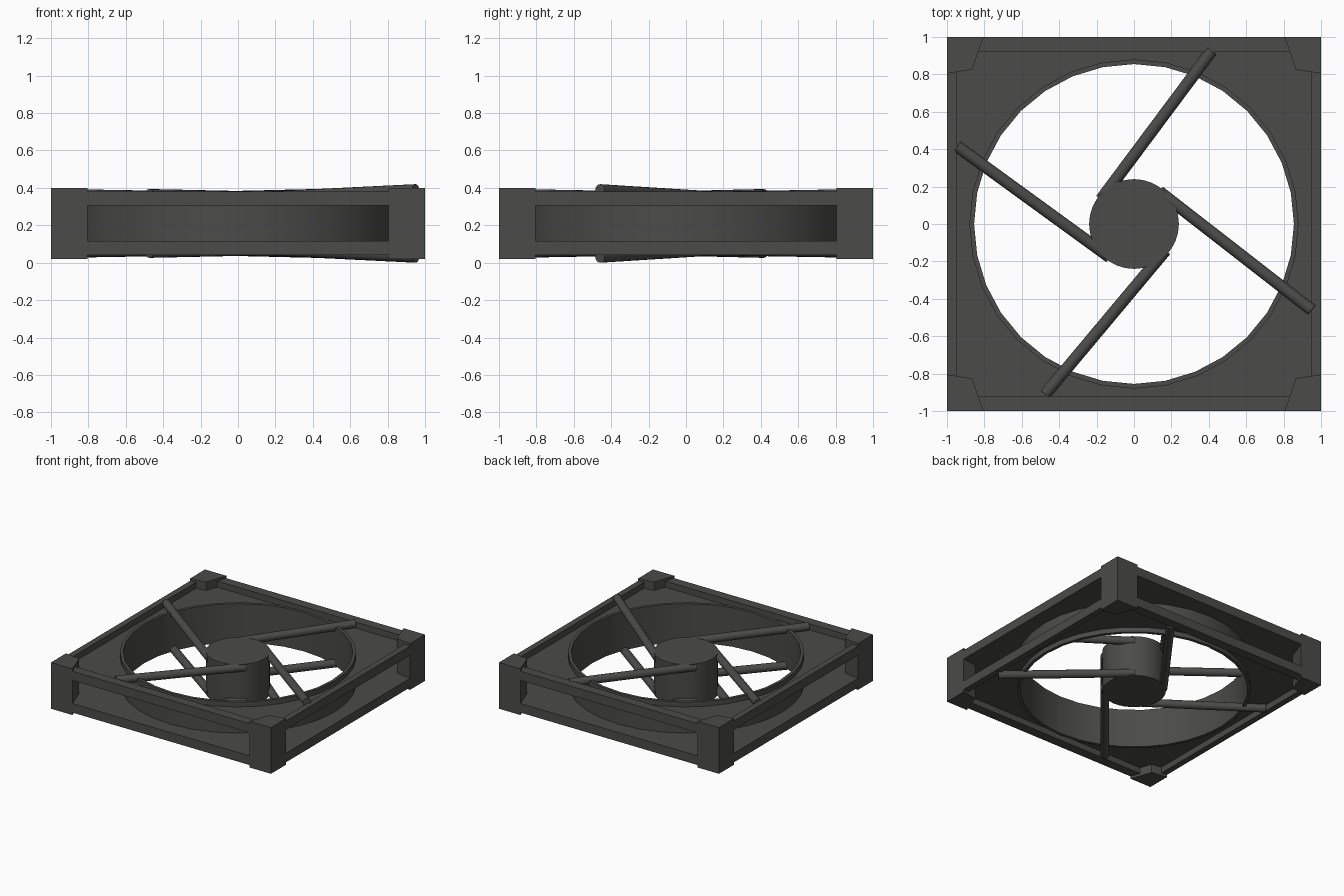
import bpy, bmesh, math
from mathutils import Vector

if "Cube" in bpy.data.objects:
    bpy.data.objects.remove(bpy.data.objects["Cube"])

MID = 0.21          # height of the mirror plane
N = 32              # sides of the round parts

mat = bpy.data.materials.new("dark_grey")
mat.diffuse_color = (0.07, 0.07, 0.066, 1)
mat.use_nodes = True
mat.node_tree.nodes["Principled BSDF"].inputs["Base Color"].default_value = mat.diffuse_color


def finish(name, bm, smooth=False):
    bmesh.ops.recalc_face_normals(bm, faces=bm.faces[:])
    mesh = bpy.data.meshes.new(name)
    bm.to_mesh(mesh)
    bm.free()
    ob = bpy.data.objects.new(name, mesh)
    bpy.context.collection.objects.link(ob)
    mesh.materials.append(mat)
    if smooth:
        bpy.ops.object.select_all(action='DESELECT')
        ob.select_set(True)
        bpy.context.view_layer.objects.active = ob
        bpy.ops.object.shade_smooth_by_angle(angle=math.radians(35))
    return ob


def prism(name, pts, z0, z1):
    bm = bmesh.new()
    face = bm.faces.new([bm.verts.new((x, y, z0)) for x, y in pts])
    ext = bmesh.ops.extrude_face_region(bm, geom=[face])
    for v in ext["geom"]:
        if isinstance(v, bmesh.types.BMVert):
            v.co.z = z1
    # extrude_face_region keeps or drops the base; make sure both caps exist
    bmesh.ops.holes_fill(bm, edges=bm.edges[:], sides=0)
    return finish(name, bm)


def box(name, x0, x1, y0, y1, z0, z1):
    return prism(name, [(x0, y0), (x1, y0), (x1, y1), (x0, y1)], z0, z1)


def circle(r, z):
    a = [2 * math.pi * i / N for i in range(N)]
    return [(r * math.cos(t), r * math.sin(t), z) for t in a]


def square(h, z):
    return [(x * h / max(abs(x), abs(y)), y * h / max(abs(x), abs(y)), z)
            for x, y, _ in circle(1, 0)]


def closed_tube(name, loops, smooth):
    bm = bmesh.new()
    rows = [[bm.verts.new(p) for p in loop] for loop in loops]
    for a, b in zip(rows, rows[1:] + rows[:1]):
        for i in range(N):
            j = (i + 1) % N
            bm.faces.new((a[i], a[j], b[j], b[i]))
    return finish(name, bm, smooth)


def rod(name, p, q, r, sides=N):
    p, q = Vector(p), Vector(q)
    d = q - p
    bm = bmesh.new()
    bmesh.ops.create_cone(bm, cap_ends=True, segments=sides,
                          radius1=r, radius2=r, depth=d.length)
    bm.transform(d.to_track_quat('Z', 'Y').to_matrix().to_4x4())
    bmesh.ops.translate(bm, verts=bm.verts[:], vec=(p + q) / 2)
    return finish(name, bm, True)


# Corner posts with angled inner faces
for sx in (-1, 1):
    for sy in (-1, 1):
        pts = [(1, 1), (0.805, 1), (0.866, 0.825), (1, 0.805)]
        prism("corner_post", [(sx * x, sy * y) for x, y in pts], 0.02, 0.40)

# Round duct and motor hub
closed_tube("duct_ring", [circle(0.855, 0.05), circle(0.88, 0.05),
                          circle(0.88, 0.37), circle(0.855, 0.37)], True)
rod("hub", (0, 0, 0.04), (0, 0, 0.38), 0.24)

# Outer end of each strut in plan, with its height above the mirror plane
struts = [((0.95, -0.46), 0.178), ((0.415, 0.925), 0.152),
          ((-0.475, -0.91), 0.152), ((-0.945, 0.415), 0.152)]

for side, s in (("upper", 1), ("lower", -1)):
    def span(a, b):
        return sorted((MID + s * a, MID + s * b))

    # Rim beams between the posts
    z = span(0.095, 0.17)
    for k in (-1, 1):
        ys, xs = sorted((k * 0.92, k)), sorted((k * 0.95, k))
        box(side + "_rim_beam", -0.84, 0.84, *ys, *z)
        box(side + "_rim_beam", *xs, -0.82, 0.82, *z)

    # Recessed flange plate with the round opening
    z = span(0.095, 0.12)
    closed_tube(side + "_flange_plate",
                [circle(0.868, z[0]), square(0.96, z[0]),
                 square(0.96, z[1]), circle(0.868, z[1])], False)

    # Struts running tangentially from the hub
    for (x, y), h in struts:
        d = -Vector((x, y)).normalized()
        length = math.hypot(x, y)
        a = math.asin(0.22 / length)
        c, sn = math.cos(-a), math.sin(-a)
        d = Vector((d.x * c - d.y * sn, d.x * sn + d.y * c))
        e = Vector((x, y)) + d * length * math.cos(a)
        rod(side + "_strut", (x, y, MID + s * h),
            (e.x, e.y, MID + s * 0.138), 0.032, 16)
